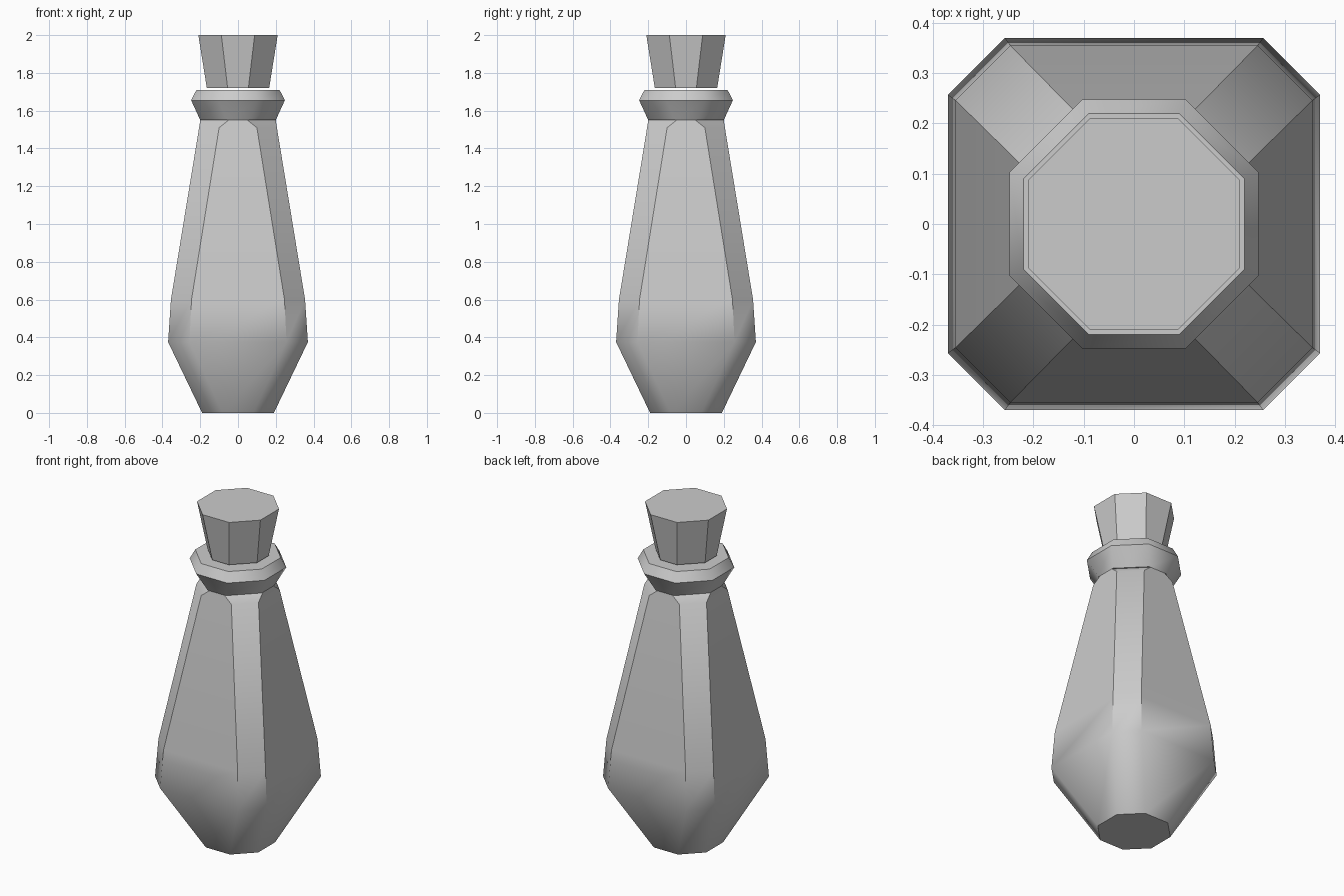
import bpy, bmesh
from math import radians

if "Cube" in bpy.data.objects:
    bpy.data.objects.remove(bpy.data.objects["Cube"])


def octagon(r, c, z):
    """Square of half width r with corners cut, leaving flats of half length c."""
    return [(c, -r, z), (r, -c, z), (r, c, z), (c, r, z),
            (-c, r, z), (-r, c, z), (-r, -c, z), (-c, -r, z)]


def loft(name, rings, angle=42):
    """Skin a stack of (half width, flat half length, height) octagons and cap it."""
    bm = bmesh.new()
    loops = [[bm.verts.new(p) for p in octagon(*ring)] for ring in rings]
    for a, b in zip(loops, loops[1:]):
        for i in range(8):
            j = (i + 1) % 8
            bm.faces.new((a[i], a[j], b[j], b[i]))
    bm.faces.new(loops[0][::-1])
    bm.faces.new(loops[-1])
    bmesh.ops.recalc_face_normals(bm, faces=bm.faces)
    mesh = bpy.data.meshes.new(name)
    bm.to_mesh(mesh)
    bm.free()
    obj = bpy.data.objects.new(name, mesh)
    bpy.context.collection.objects.link(obj)
    bpy.ops.object.select_all(action='DESELECT')
    obj.select_set(True)
    bpy.context.view_layer.objects.active = obj
    bpy.ops.object.shade_smooth_by_angle(angle=radians(angle))
    return obj


# Faceted bottle body: base, belly, lower side, shoulder, neck
loft("bottle_body", [(0.19, 0.08, 0.0), (0.37, 0.257, 0.375), (0.355, 0.246, 0.6),
                     (0.206, 0.10, 1.51), (0.20, 0.05, 1.55)])

# Flared collar around the mouth
loft("collar", [(0.20, 0.06, 1.55), (0.248, 0.103, 1.655), (0.22, 0.09, 1.71)])

# Tapered stopper
loft("stopper", [(0.165, 0.055, 1.72), (0.21, 0.088, 2.0)], angle=30)
